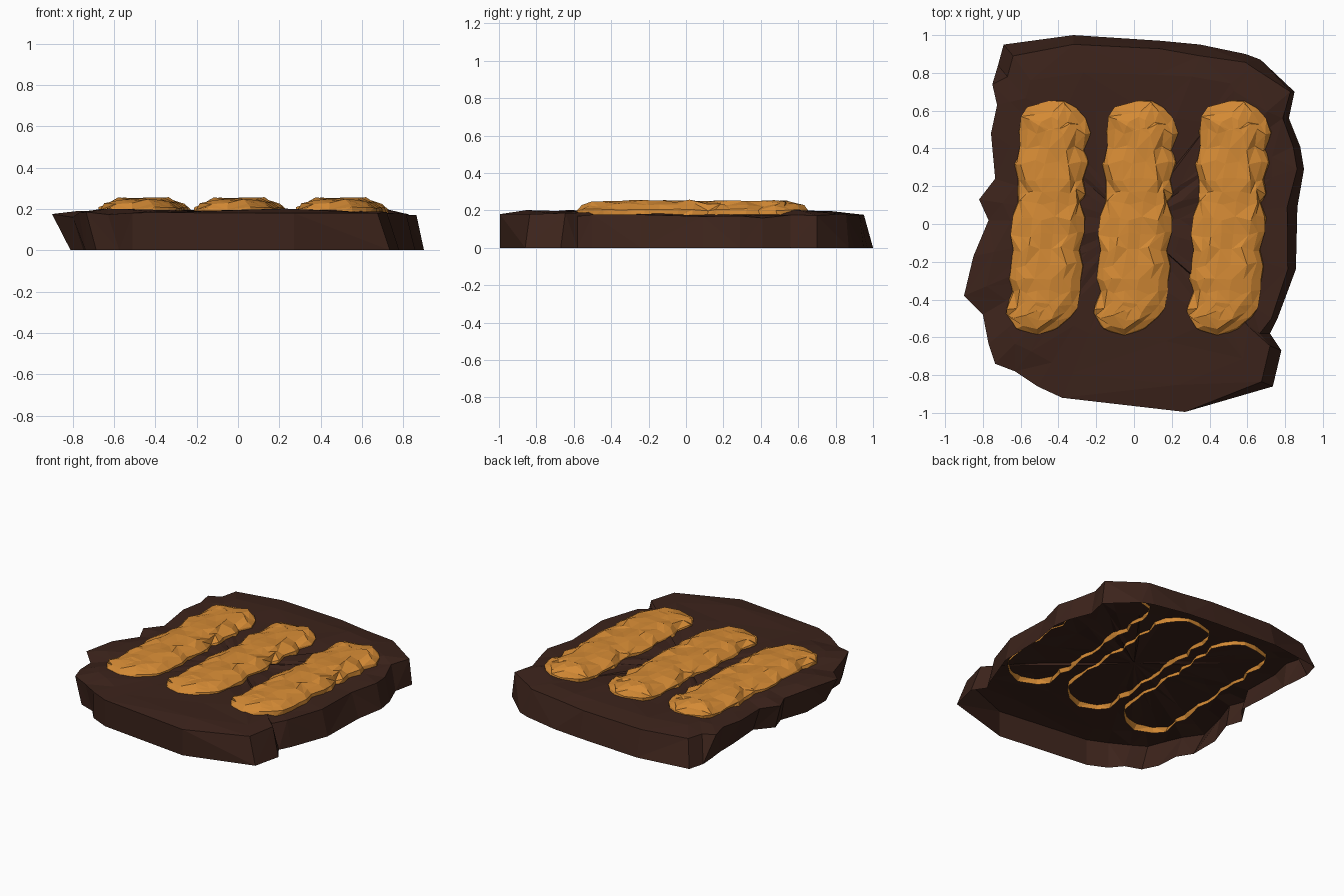
import bpy, bmesh, random
from mathutils import Vector

if "Cube" in bpy.data.objects:
    bpy.data.objects.remove(bpy.data.objects["Cube"])


def material(name, rgb):
    m = bpy.data.materials.new(name)
    m.diffuse_color = (*rgb, 1)
    m.use_nodes = True
    m.node_tree.nodes["Principled BSDF"].inputs["Base Color"].default_value = m.diffuse_color
    return m


def make_object(name, rings, tip, mat):
    """Open faceted shell: closed rings joined in order, then fanned to a tip or capped."""
    bm = bmesh.new()
    loops = [[bm.verts.new(p) for p in r] for r in rings]
    n = len(loops[0])
    for a, b in zip(loops, loops[1:]):
        for i in range(n):
            j = (i + 1) % n
            if i % 2:
                bm.faces.new((a[i], a[j], b[j]))
                bm.faces.new((a[i], b[j], b[i]))
            else:
                bm.faces.new((a[i], a[j], b[i]))
                bm.faces.new((a[j], b[j], b[i]))
    if tip:
        t = bm.verts.new(tip)
        for i in range(n):
            bm.faces.new((loops[-1][i], loops[-1][(i + 1) % n], t))
    else:
        f = bm.faces.new(loops[-1])
        bmesh.ops.triangulate(bm, faces=[f])
    bmesh.ops.recalc_face_normals(bm, faces=bm.faces)
    top = max(bm.faces, key=lambda f: f.calc_center_median().z)
    if top.normal.z < 0:
        bmesh.ops.reverse_faces(bm, faces=bm.faces)
    me = bpy.data.meshes.new(name)
    bm.to_mesh(me)
    bm.free()
    ob = bpy.data.objects.new(name, me)
    ob.data.materials.append(mat)
    bpy.context.collection.objects.link(ob)


dark = material("dark_brown", (0.045, 0.017, 0.011))
gold = material("golden", (0.66, 0.255, 0.035))

# Ragged slab outline
outline = [(-.69, .95), (-.72, .84), (-.75, .74), (-.725, .63), (-.757, .48),
           (-.735, .24), (-.82, .13), (-.77, .02), (-.85, -.17), (-.90, -.38),
           (-.80, -.48), (-.77, -.635), (-.735, -.74), (-.63, -.78), (-.51, -.86),
           (-.38, -.92), (.27, -.995), (.735, -.86), (.78, -.67), (.72, -.58),
           (.76, -.50), (.857, -.24), (.865, .09), (.90, .29), (.88, .41),
           (.82, .56), (.85, .70), (.67, .87), (.59, .90), (.35, .95),
           (.14, .97), (-.32, 1.0)]

# Slab: slanted, uneven side walls and bumpy top, open underneath
random.seed(4)
bottom, rim = [], []
for i, (x, y) in enumerate(outline):
    bx, tx, ty = x, x, y
    if x < -.6 and y < .8:                    # left wall leans outwards
        bx = max(x + random.uniform(.02, .06), -.81)
    elif x < -.6:                             # back left corner is pulled in on top
        tx, ty = x + .05, y - .06
    if x > .65:                               # right wall leans inwards
        tx = x - random.uniform(.02, .06)
    if y > .85 and x > -.6:
        ty = y - random.uniform(.03, .06)
    if x > .7 and y < -.6:                    # front right corner
        tx, ty = x - .06, y + .025
    side = abs(x) > .7 and abs(y) < .6
    bottom.append((bx, y, 0))
    rim.append((tx, ty, random.uniform(.155, .18) if side else random.uniform(.172, .187)))
rings = [bottom, rim]
for s, z in ((.86, .195), (.62, .193), (.3, .19)):
    ring = []
    for x, y, _ in rim:
        k = s + random.uniform(-.02, .02) * s
        drop = .012 if abs(x) > .7 and abs(y) < .6 and s > .8 else 0
        ring.append((x * k, y * k, z - drop + random.uniform(-.01, .007)))
    rings.append(ring)
make_object("slab", rings, Vector((0, 0, .192)), dark)

# Strip edges as (y, left x, right x), for the left strip
edges = [(-.56, -.63, -.40), (-.50, -.68, -.335), (-.44, -.67, -.30), (-.36, -.65, -.285),
         (-.30, -.675, -.28), (-.22, -.66, -.265), (-.13, -.635, -.285), (-.05, -.65, -.265),
         (.03, -.645, -.25), (.11, -.62, -.28), (.17, -.625, -.255), (.24, -.62, -.265),
         (.32, -.64, -.235), (.40, -.60, -.255), (.49, -.62, -.225), (.56, -.60, -.26),
         (.62, -.565, -.305)]


# Crumbly domed strip whose open rim sinks just through the slab top
def strip(name, dx):
    random.seed(11)
    loop = [(l, y) for y, l, r in reversed(edges)] + [(-.51, -.61)]
    loop += [(r, y) for y, l, r in edges] + [(-.36, .658), (-.46, .65)]
    rings = []
    for s, z, j in ((1, .163, 0), (.95, .203, .014), (.76, .228, .02), (.5, .247, .02), (.2, .249, .012)):
        ring = []
        for x, y in loop:
            cy = max(-.42, min(.48, y))          # spine point under this edge point
            cx = -.457 + .085 * cy
            ring.append((cx + (x - cx) * s + dx + random.uniform(-j, j),
                         cy + (y - cy) * s + random.uniform(-j, j),
                         z + random.uniform(-j, j) * .5))
        rings.append(ring)
    make_object(name, rings, None, gold)


for name, dx in (("left_strip", 0), ("middle_strip", .463), ("right_strip", .955)):
    strip(name, dx)
